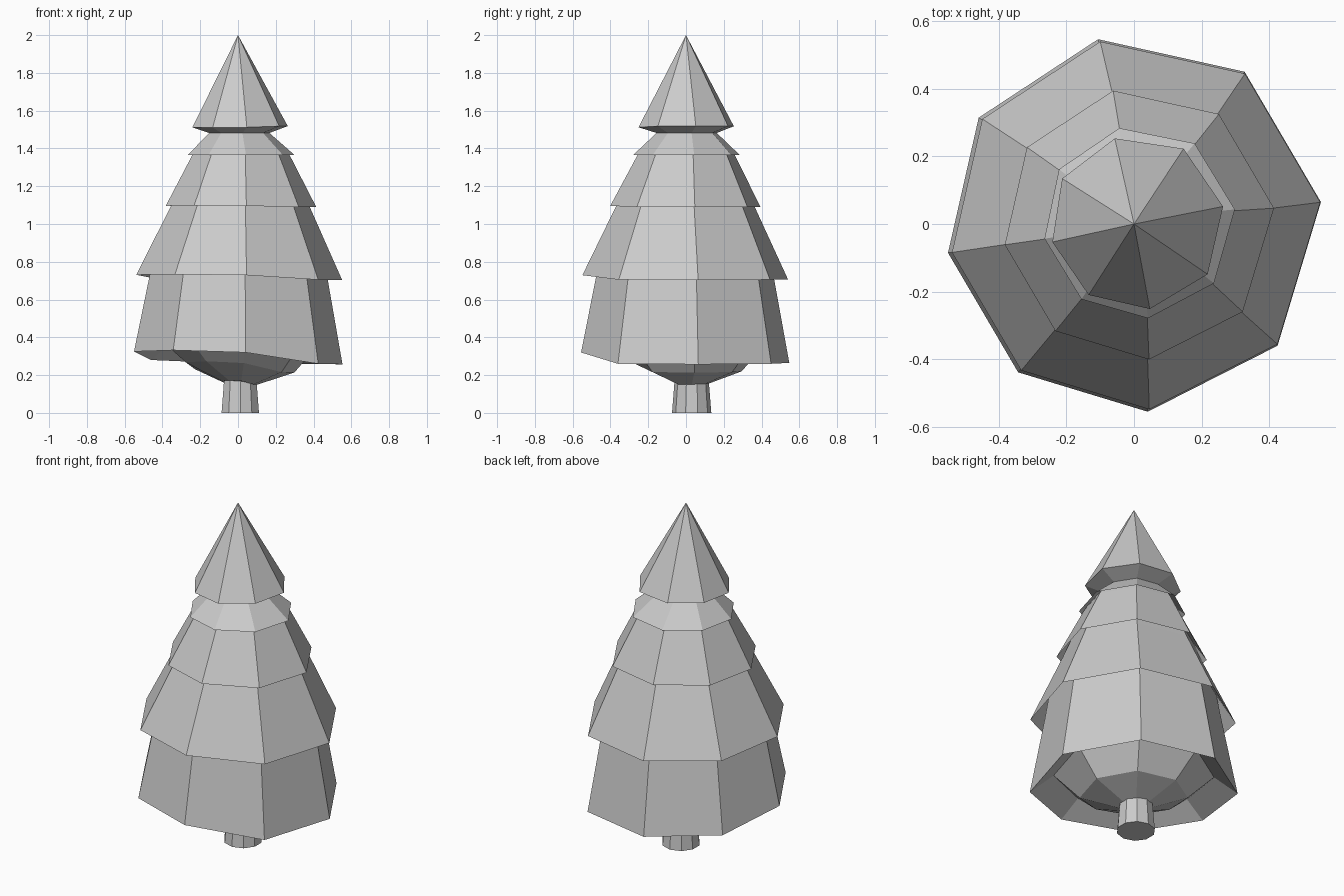
import bpy, bmesh
from math import radians, sin, cos

if "Cube" in bpy.data.objects:
    bpy.data.objects.remove(bpy.data.objects["Cube"])

# Uneven eight-sided cross-section: corner angles and height wobble
ANGLES = (6.7, 54, 101, 145.6, 188.8, 232, 274.2, 319.7)
WOBBLE = (-.033, -.03, -.025, -.01, .035, .042, .03, -.03)

# Foliage rings from underside to tip: z, radius, centre x, centre y, twist, wobble
RINGS = [
    (.16, .095, .01, .02, 0, .3),    # underside bowl
    (.24, .29, .01, .01, 0, .8),
    (.38, .43, 0, 0, 0, .6),         # hollow inside the hem
    (.29, .557, 0, 0, 0, 1),         # hem
    (.72, .475, .003, 0, 0, .4),
    (.88, .447, .005, 0, 0, .2),     # slot under second tier
    (.717, .55, .005, 0, 0, .4),     # second tier lip
    (1.09, .372, .012, 0, 0, .1),
    (1.20, .325, .013, 0, 0, .1),    # slot under third tier
    (1.093, .402, .015, 0, 0, .1),   # third tier lip
    (1.37, .258, .015, .003, 1, 0),
    (1.395, .243, .015, .004, 1, 0), # slot under fourth tier
    (1.366, .285, .016, .005, 1, 0), # fourth tier lip
    (1.482, .162, .006, .005, 2, 0), # neck
    (1.515, .258, .01, .004, 4, -.1),# top cone lip
]


def finish(bm, name):
    bmesh.ops.recalc_face_normals(bm, faces=bm.faces)
    mesh = bpy.data.meshes.new(name)
    bm.to_mesh(mesh)
    bm.free()
    obj = bpy.data.objects.new(name, mesh)
    bpy.context.collection.objects.link(obj)
    return obj


def bridge(bm, a, b):
    for i in range(len(a)):
        j = (i + 1) % len(a)
        bm.faces.new((a[i], a[j], b[j], b[i]))


# Tiered foliage
bm = bmesh.new()
loops = []
for z, r, cx, cy, twist, w in RINGS:
    loops.append([bm.verts.new((cx + r * cos(radians(a + twist)),
                                cy + r * sin(radians(a + twist)),
                                z + d * w))
                  for a, d in zip(ANGLES, WOBBLE)])
for lower, upper in zip(loops, loops[1:]):
    bridge(bm, lower, upper)
bm.faces.new(loops[0][::-1])
tip = bm.verts.new((0, 0, 2))
top = loops[-1]
for i in range(8):
    bm.faces.new((top[i], top[(i + 1) % 8], tip))
finish(bm, "foliage")

# Trunk
bpy.ops.mesh.primitive_cone_add(vertices=10, radius1=.104, radius2=.085, depth=.24,
                                location=(.012, .03, .12))
bpy.context.object.name = "trunk"
